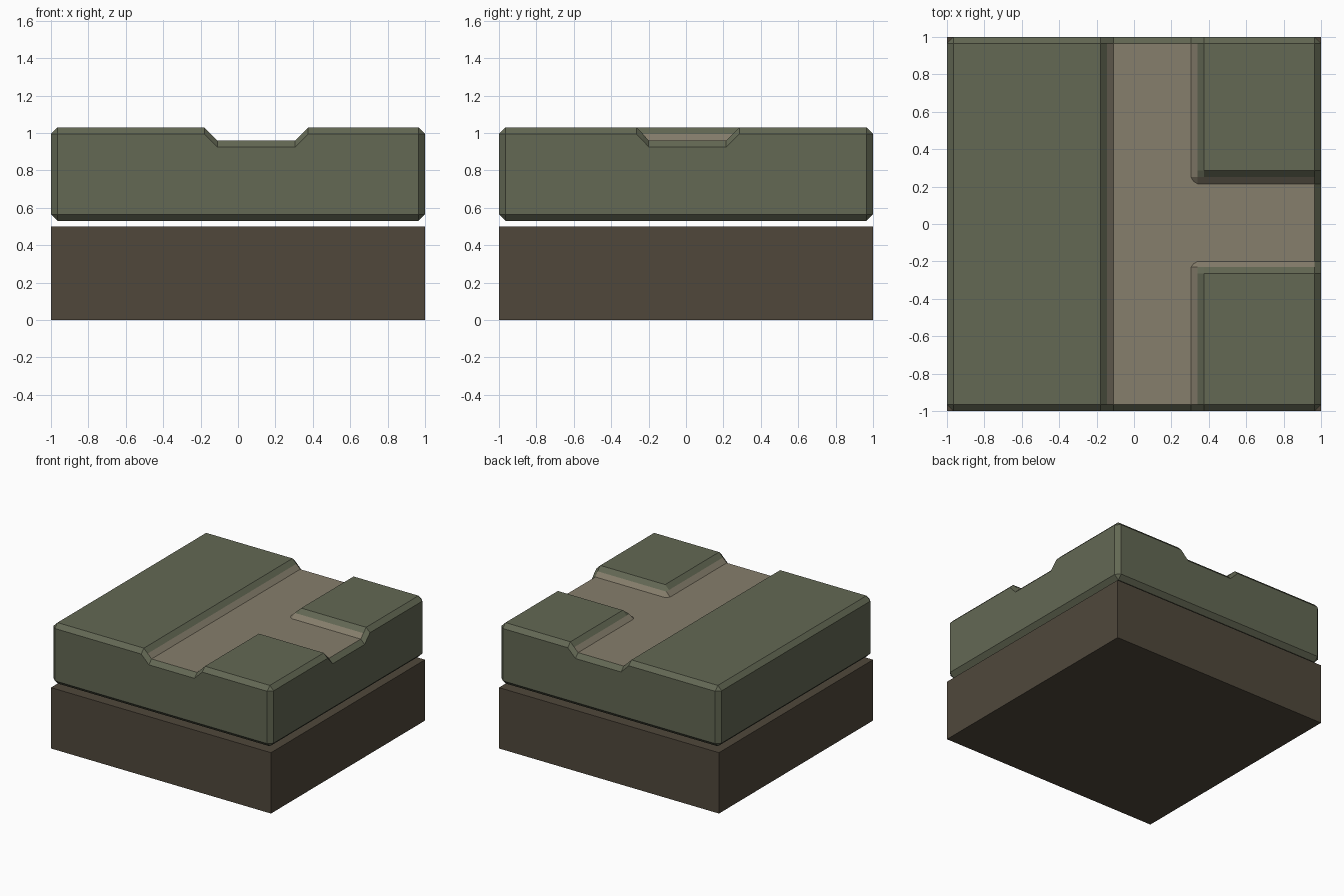
import bpy, bmesh

if "Cube" in bpy.data.objects:
    bpy.data.objects.remove(bpy.data.objects["Cube"])

BEV = 0.035            # chamfer size of the slab
TOP, LOW = 1.03, 0.53  # slab top and underside
XS = [-1, -0.965, -0.18, -0.145, -0.11, 0.305, 0.34, 0.375, 0.965, 1]
YS = [-1, -0.965, -0.265, -0.23, -0.2, 0.215, 0.25, 0.285, 0.965, 1]


def material(name, rgb):
    m = bpy.data.materials.new(name)
    m.diffuse_color = (*rgb, 1)
    m.use_nodes = True
    m.node_tree.nodes["Principled BSDF"].inputs["Base Color"].default_value = m.diffuse_color
    return m


def finish(bm, name, mats):
    bmesh.ops.recalc_face_normals(bm, faces=bm.faces[:])
    me = bpy.data.meshes.new(name)
    bm.to_mesh(me)
    bm.free()
    ob = bpy.data.objects.new(name, me)
    bpy.context.collection.objects.link(ob)
    for m in mats:
        me.materials.append(m)


stone = material("green_stone", (0.125, 0.138, 0.088))
path = material("tan_path", (0.24, 0.21, 0.15))
earth = material("brown_earth", (0.08, 0.064, 0.044))

# Plain base block
bm = bmesh.new()
bmesh.ops.create_cube(bm, size=1)
for v in bm.verts:
    v.co.x *= 2
    v.co.y *= 2
    v.co.z = v.co.z * 0.5 + 0.25
finish(bm, "base_block", [earth])

# Groove depth in half-slope steps along each axis
STEP = [0, 0, 0, 1, 2, 2, 1, 0, 0, 0]


def steps(i, j):
    branch = STEP[j] if i >= 4 else 0   # side channel only runs to +x
    return max(STEP[i], branch)


# Slab top as an uneven grid with a T-shaped channel and chamfered rim
bm = bmesh.new()
n = len(XS)
grid = {}
for i, x in enumerate(XS):
    for j, y in enumerate(YS):
        edge_i, edge_j = i in (0, n - 1), j in (0, n - 1)
        if edge_i and edge_j:
            continue
        z = TOP - BEV * steps(i, j) - (BEV if edge_i or edge_j else 0)
        grid[i, j] = bm.verts.new((x, y, z))
for i in range(n - 1):
    for j in range(n - 1):
        keys = [(i, j), (i + 1, j), (i + 1, j + 1), (i, j + 1)]
        f = bm.faces.new([grid[k] for k in keys if k in grid])
        rim = i in (0, n - 2) or j in (0, n - 2)
        if not rim and min(steps(*k) for k in keys) >= 1:
            f.material_index = 1

# Small chamfer where the channels meet
for j, s in ((5, 1), (4, -1)):
    grid[5, j].co.x += 0.013
    grid[5, j].co.y += 0.013 * s


# Slab walls, lower chamfer and underside
def extrude(edges):
    geom = bmesh.ops.extrude_edge_only(bm, edges=edges)["geom"]
    return ([g for g in geom if isinstance(g, bmesh.types.BMVert)],
            [g for g in geom if isinstance(g, bmesh.types.BMEdge)])


verts, loop = extrude([e for e in bm.edges if e.is_boundary])
for v in verts:
    v.co.z = LOW + BEV
verts, loop = extrude(loop)
for v in verts:
    v.co.x = max(-1 + BEV, min(1 - BEV, v.co.x))
    v.co.y = max(-1 + BEV, min(1 - BEV, v.co.y))
    v.co.z = LOW
bmesh.ops.remove_doubles(bm, verts=bm.verts[:], dist=1e-4)
bmesh.ops.contextual_create(bm, geom=[e for e in bm.edges if e.is_boundary])
for f in bm.faces:
    if f.calc_center_median().z < 0.9:
        f.material_index = 0

# Merge flat neighbouring faces
bmesh.ops.recalc_face_normals(bm, faces=bm.faces[:])
bmesh.ops.dissolve_limit(bm, angle_limit=0.005, verts=bm.verts[:],
                         edges=bm.edges[:], delimit={'MATERIAL'})
finish(bm, "channel_slab", [stone, path])
